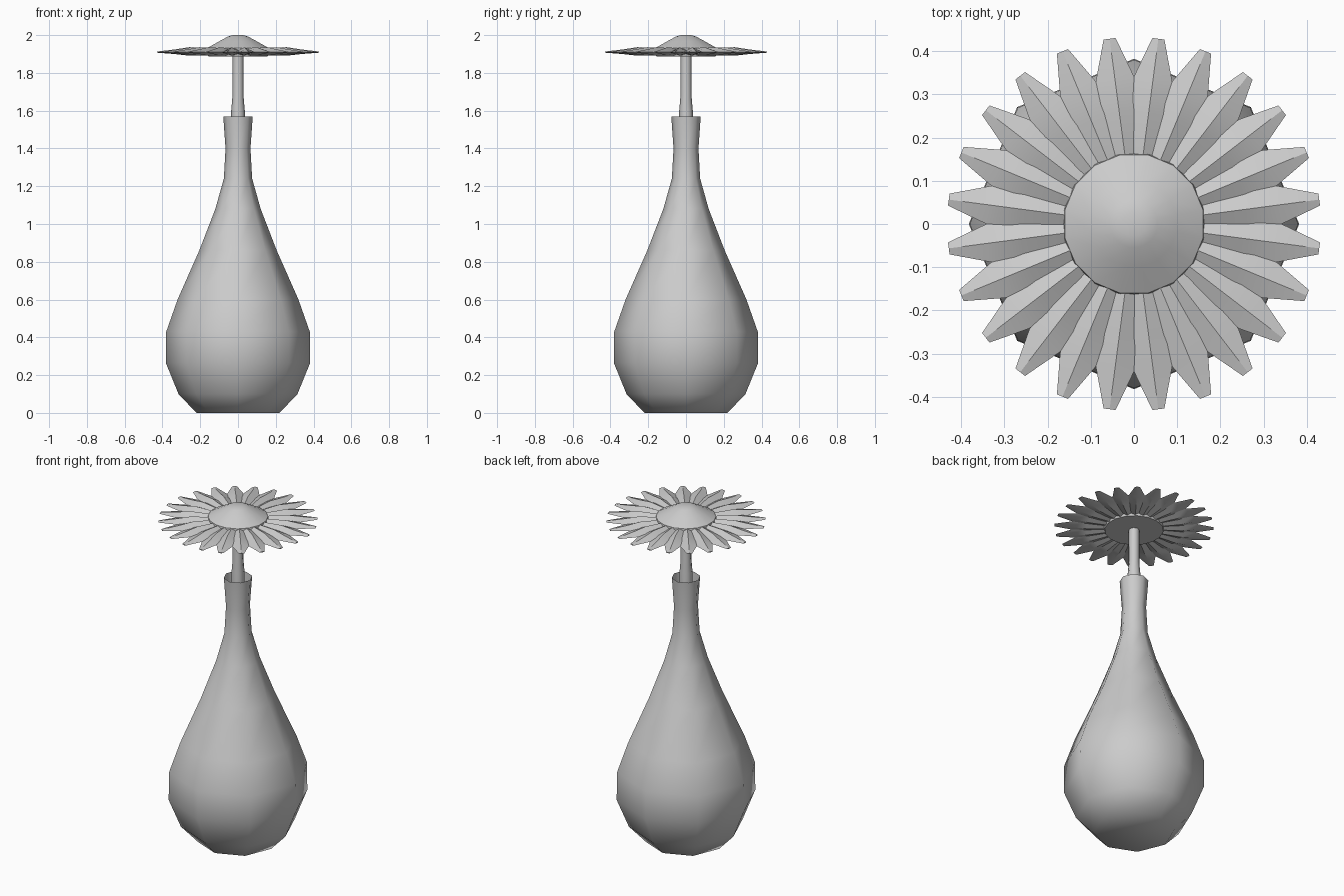
import bpy, bmesh, math
from mathutils import Matrix

if "Cube" in bpy.data.objects:
    bpy.data.objects.remove(bpy.data.objects["Cube"])


def finish(bm, name, angle=40):
    bmesh.ops.recalc_face_normals(bm, faces=bm.faces)
    me = bpy.data.meshes.new(name)
    bm.to_mesh(me)
    bm.free()
    ob = bpy.data.objects.new(name, me)
    bpy.context.collection.objects.link(ob)
    bpy.ops.object.select_all(action='DESELECT')
    ob.select_set(True)
    bpy.context.view_layer.objects.active = ob
    bpy.ops.object.shade_smooth_by_angle(angle=math.radians(angle))
    return ob


def skin(bm, rings, cap_start=True, cap_end=True):
    """Bridge rings of points with quads and optional end caps."""
    loops = [[bm.verts.new(p) for p in ring] for ring in rings]
    n = len(loops[0])
    for a, b in zip(loops, loops[1:]):
        for i in range(n):
            j = (i + 1) % n
            bm.faces.new((a[i], a[j], b[j], b[i]))
    if cap_start:
        bm.faces.new(loops[0][::-1])
    if cap_end:
        bm.faces.new(loops[-1])


def lathe(name, profile, sides, cap_end=True, angle=40, turn=0.0):
    bm = bmesh.new()
    rings = []
    for r, z in profile:
        rings.append([(r * math.cos(turn + 2 * math.pi * i / sides),
                       r * math.sin(turn + 2 * math.pi * i / sides), z)
                      for i in range(sides)])
    skin(bm, rings, True, cap_end)
    return finish(bm, name, angle)


# Eight-sided bottle vase, open at the rim
lathe("vase", [(0.22, 0), (0.315, 0.10), (0.382, 0.265), (0.38, 0.43),
               (0.32, 0.60), (0.205, 0.86), (0.12, 1.08), (0.075, 1.24),
               (0.066, 1.40), (0.078, 1.57)], 8, cap_end=False, angle=50)

# Stem, a little thicker where it enters the neck
lathe("stem", [(0.036, 1.20), (0.036, 1.60), (0.029, 1.68), (0.029, 1.90)], 8, angle=50)

# Domed flower centre
lathe("flower_centre", [(0.16, 1.888), (0.168, 1.91), (0.163, 1.933), (0.10, 1.968),
                        (0.055, 1.992), (0.028, 2.0)], 16, turn=math.radians(11.25))

# Ring of 24 blunt ridged petals: (radius, half width, rise, drop)
section = [(0.12, 0.035, 0.020, 0.016), (0.26, 0.050, 0.026, 0.019),
           (0.34, 0.044, 0.014, 0.010), (0.432, 0.014, 0.003, 0.003)]
bm = bmesh.new()
for k in range(24):
    rot = Matrix.Rotation(math.radians(7.5 + 15 * k), 4, 'Z')
    before = set(bm.verts)
    skin(bm, [[(r, -w, 1.91), (r, 0, 1.91 + up), (r, w, 1.91), (r, 0, 1.91 - dn)]
              for r, w, up, dn in section])
    bmesh.ops.transform(bm, matrix=rot, verts=[v for v in bm.verts if v not in before])
finish(bm, "petals", 30)
